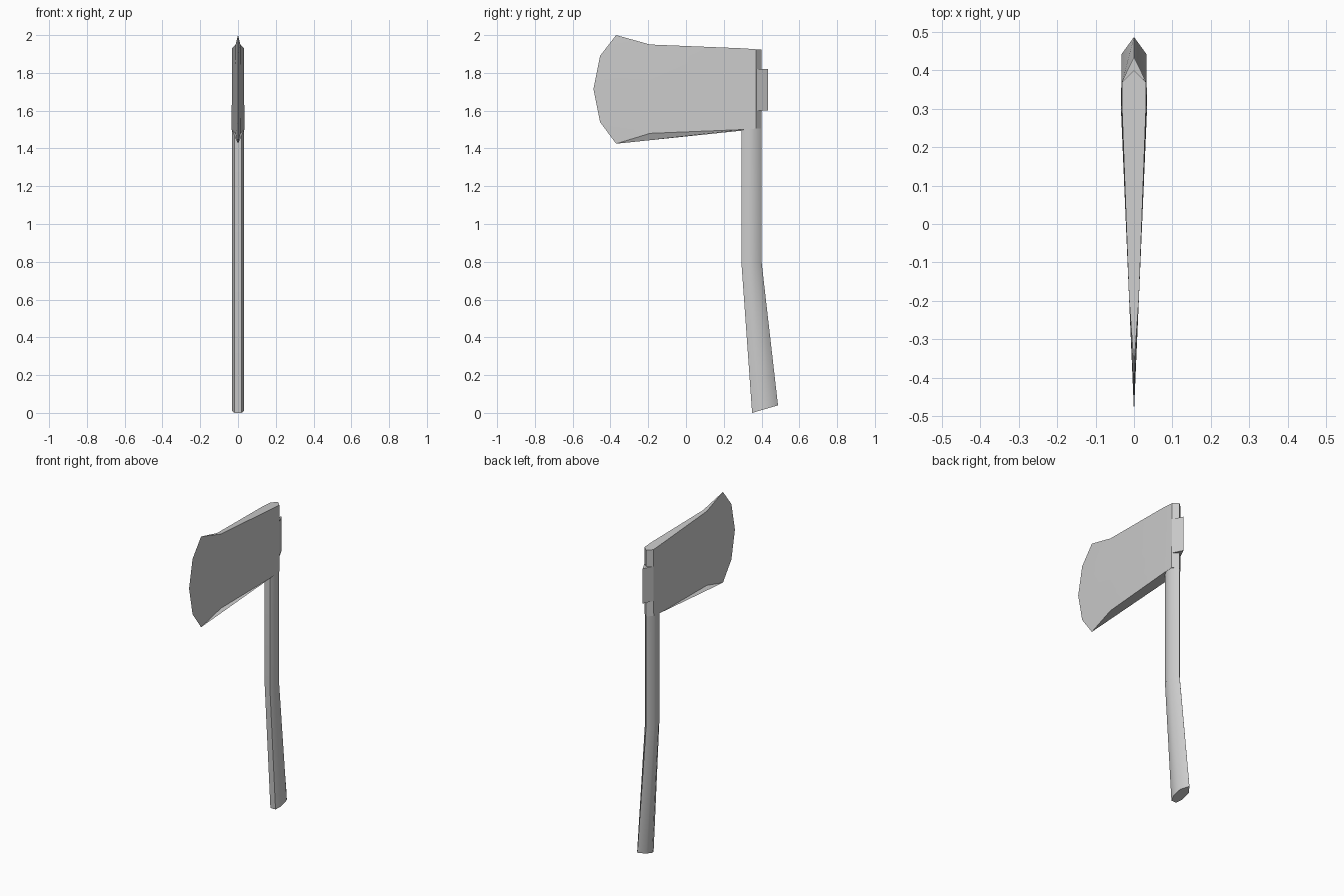
import bpy, math

cube = bpy.data.objects.get("Cube")
if cube:
    bpy.data.objects.remove(cube)

grey = bpy.data.materials.new("plain_grey")
grey.use_nodes = True
grey.diffuse_color = (0.6, 0.6, 0.6, 1)
grey.node_tree.nodes["Principled BSDF"].inputs["Base Color"].default_value = (0.6, 0.6, 0.6, 1)


def loft(name, rings, angle):
    """Skin equal-length rings of points and cap both ends."""
    n = len(rings[0])
    verts = [p for ring in rings for p in ring]
    faces = [tuple(range(n))[::-1], tuple(range(len(verts) - n, len(verts)))]
    for r in range(len(rings) - 1):
        for i in range(n):
            j = (i + 1) % n
            faces.append((r * n + i, r * n + j, (r + 1) * n + j, (r + 1) * n + i))
    mesh = bpy.data.meshes.new(name)
    mesh.from_pydata(verts, [], faces)
    mesh.materials.append(grey)
    obj = bpy.data.objects.new(name, mesh)
    bpy.context.collection.objects.link(obj)
    bpy.ops.object.select_all(action="DESELECT")
    obj.select_set(True)
    bpy.context.view_layer.objects.active = obj
    bpy.ops.object.mode_set(mode="EDIT")
    bpy.ops.mesh.select_all(action="SELECT")
    bpy.ops.mesh.remove_doubles(threshold=0.0001)
    bpy.ops.mesh.normals_make_consistent(inside=False)
    bpy.ops.object.mode_set(mode="OBJECT")
    bpy.ops.object.shade_smooth_by_angle(angle=math.radians(angle))
    return obj


# Handle: seven-sided section with a ridge at the back, kinked at the middle
def handle_ring(front, back, z_front, z_back):
    section = [(-0.018, 0), (0.018, 0), (0.032, 0.25), (0.032, 0.68),
               (0, 1), (-0.032, 0.68), (-0.032, 0.25)]
    return [(x, front + t * (back - front), z_front + t * (z_back - z_front))
            for x, t in section]


loft("handle", [handle_ring(0.35, 0.487, 0.0, 0.04),
                handle_ring(0.293, 0.4, 0.8, 0.8),
                handle_ring(0.293, 0.4, 1.56, 1.56)], 60)


# Axe head: wedge tapering to a flared cutting edge
# outline rows run from bottom to top: edge, neck, cheek, shoulder, back ridge
levels = [0, 0.2, 0.5, 0.8, 1]
edge_y = [-0.37, -0.455, -0.49, -0.455, -0.37]
edge_z = [1.425, 1.54, 1.715, 1.89, 2.0]
rings = []
for t, y, z in zip(levels, edge_y, edge_z):
    neck = (-0.19, 1.48 + 0.47 * t, 0.013)
    cheek = (0.3, 1.5 + 0.43 * t, 0.034 - 0.003 * t)
    shoulder = (0.37, 1.505 + 0.42 * t, 0.033 - 0.002 * t)
    side = [neck, cheek, shoulder]
    rings.append([(0, y, z)]
                 + [(w, sy, sz) for sy, sz, w in side]
                 + [(0, 0.4, 1.505 + 0.42 * t)]
                 + [(-w, sy, sz) for sy, sz, w in reversed(side)])
loft("axe_head", rings, 40)

# Poll: pointed block standing out behind the head
poll = [(-0.031, 0.372), (0, 0.36), (0.031, 0.372), (0, 0.435)]
loft("poll", [[(x, y, z) for x, y in poll] for z in (1.6, 1.82)], 30)
